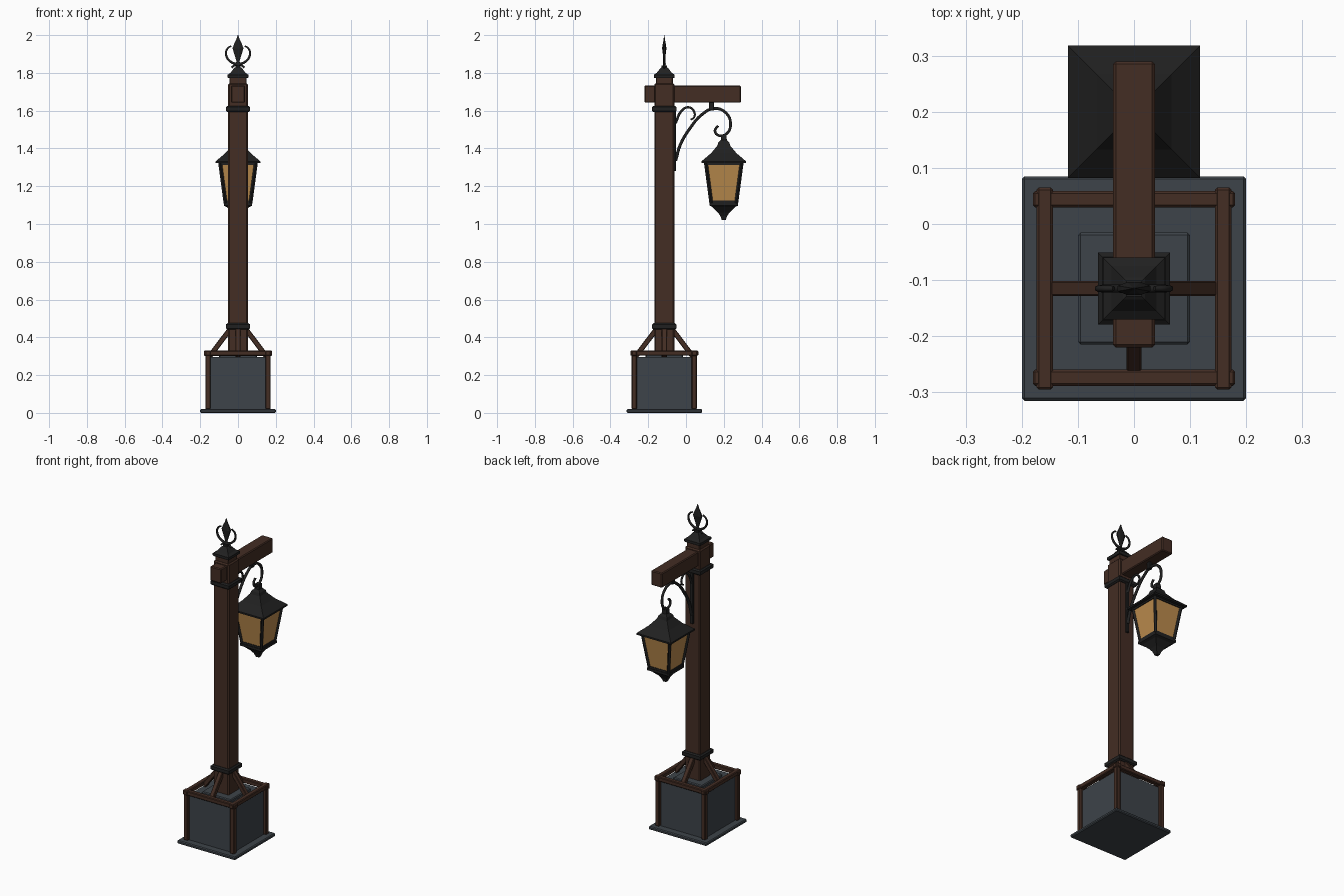
import bpy, bmesh, math
from mathutils import Vector

if "Cube" in bpy.data.objects:
    bpy.data.objects.remove(bpy.data.objects["Cube"])

PY = -0.115   # post centre
LY = 0.2      # lantern centre


def material(name, col):
    m = bpy.data.materials.new(name)
    m.diffuse_color = (*col, 1)
    m.use_nodes = True
    m.node_tree.nodes["Principled BSDF"].inputs["Base Color"].default_value = m.diffuse_color
    return m


WOOD = material("dark wood", (0.056, 0.026, 0.017))
IRON = material("black iron", (0.0145, 0.0145, 0.0145))
STONE = material("slate stone", (0.047, 0.057, 0.067))
GLASS = material("amber glass", (0.50, 0.26, 0.075))


def add(name, bm, mat, bevel=0):
    me = bpy.data.meshes.new(name)
    bmesh.ops.recalc_face_normals(bm, faces=bm.faces)
    bm.to_mesh(me)
    bm.free()
    me.materials.append(mat)
    ob = bpy.data.objects.new(name, me)
    bpy.context.collection.objects.link(ob)
    if bevel:
        b = ob.modifiers.new("bevel", 'BEVEL')
        b.width, b.segments = bevel, 1
    return ob


def box(name, lo, hi, mat, bevel=0.004):
    bm = bmesh.new()
    bmesh.ops.create_cube(bm, size=1)
    for v in bm.verts:
        v.co = [(a + b) / 2 + c * (b - a) for a, b, c in zip(lo, hi, v.co)]
    return add(name, bm, mat, bevel)


def stack(name, cy, profile, mat, bevel=0, sides=4, flat=1.0):
    """Closed solid through rings of (half width, z)."""
    bm = bmesh.new()
    k = 1 / math.cos(math.pi / sides)
    rings = []
    for r, z in profile:
        ang = [2 * math.pi * (i + 0.5) / sides for i in range(sides)]
        rings.append([bm.verts.new((r * k * math.cos(a), cy + r * k * flat * math.sin(a), z)) for a in ang])
    for a, b in zip(rings, rings[1:]):
        for i in range(sides):
            j = (i + 1) % sides
            bm.faces.new((a[i], a[j], b[j], b[i]))
    bm.faces.new(rings[0])
    bm.faces.new(rings[-1])
    return add(name, bm, mat, bevel)


def bar(name, p, q, w, mat, bevel=0.003):
    """Square bar between two points."""
    p, q = Vector(p), Vector(q)
    bm = bmesh.new()
    bmesh.ops.create_cube(bm, size=1)
    d = q - p
    rot = d.to_track_quat('Z', 'Y')
    for v in bm.verts:
        v.co = (p + q) / 2 + rot @ Vector((v.co.x * w, v.co.y * w, v.co.z * d.length))
    return add(name, bm, mat, bevel)


def rod(name, pts, r, mat, tip=1.0):
    """Smooth bent iron rod through points."""
    cu = bpy.data.curves.new(name, 'CURVE')
    cu.dimensions = '3D'
    cu.bevel_depth, cu.bevel_resolution, cu.resolution_u = r, 1, 4
    cu.use_fill_caps = True
    sp = cu.splines.new('BEZIER')
    sp.bezier_points.add(len(pts) - 1)
    for i, (b, co) in enumerate(zip(sp.bezier_points, pts)):
        b.co = co
        b.handle_left_type = b.handle_right_type = 'AUTO'
        b.radius = 1 + (tip - 1) * i / (len(pts) - 1)
    tmp = bpy.data.objects.new(name + "_curve", cu)
    bpy.context.collection.objects.link(tmp)
    bpy.context.view_layer.update()
    me = bpy.data.meshes.new_from_object(tmp.evaluated_get(bpy.context.evaluated_depsgraph_get()))
    bpy.data.objects.remove(tmp)
    me.materials.clear()
    me.materials.append(mat)
    bpy.context.collection.objects.link(bpy.data.objects.new(name, me))


# Base: slab, stone box, plinth, timber frame
stack("base_slab", PY, [(0.2, 0), (0.2, 0.02)], STONE, 0.005)
stack("stone_box", PY, [(0.155, 0.018), (0.155, 0.295)], STONE)
stack("post_plinth", PY, [(0.1, 0.29), (0.1, 0.312)], STONE, 0.005)
for s in (-1, 1):
    for t in (-1, 1):
        x, y = s * 0.159, PY + t * 0.159
        box("corner_post", (x - 0.014, y - 0.014, 0.02), (x + 0.014, y + 0.014, 0.31), WOOD)
    x, y = s * 0.159, PY + s * 0.159
    box("side_rail", (x - 0.0145, PY - 0.18, 0.303), (x + 0.0145, PY + 0.18, 0.33), WOOD)
    box("cross_rail", (-0.18, y - 0.0145, 0.302), (0.18, y + 0.0145, 0.329), WOOD)
    bar("side_brace", (s * 0.15, PY, 0.30), (s * 0.04, PY, 0.445), 0.027, WOOD)
    bar("end_brace", (0, PY + s * 0.15, 0.30), (0, PY + s * 0.04, 0.445), 0.027, WOOD)

# Post, collars and cap
stack("post", PY, [(0.053, 0.3), (0.053, 1.745)], WOOD, 0.007)
stack("post_neck", PY, [(0.045, 1.74), (0.045, 1.78)], WOOD, 0.003)
for z in (0.458, 1.609):
    stack("collar", PY, [(0.056, z - 0.017), (0.064, z - 0.01), (0.064, z + 0.01), (0.056, z + 0.017)], IRON)
stack("post_cap", PY, [(0.052, 1.772), (0.055, 1.777), (0.055, 1.79), (0.04, 1.80), (0.02, 1.826),
                       (0.014, 1.83), (0.014, 1.84)], IRON)
box("cross_beam", (-0.0375, -0.22, 1.642), (0.0375, 0.29, 1.733), WOOD, 0.005)

# Finial: flat spear head and two curled leaves
stack("finial_spear", PY, [(0.01, 1.83), (0.014, 1.845), (0.008, 1.86), (0.012, 1.875), (0.029, 1.93),
                           (0.022, 1.95), (0.010, 1.975), (0.002, 2.0)], IRON, 0, 8, 0.4)
for s in (-1, 1):
    rod("finial_leaf", [(s * x, PY, z) for x, z in
        ((0.005, 1.845), (0.04, 1.86), (0.063, 1.895), (0.055, 1.93), (0.036, 1.942))], 0.008, IRON, 0.6)
    rod("finial_curl", [(s * x, PY, z) for x, z in ((0.005, 1.85), (0.022, 1.838), (0.034, 1.828))], 0.006, IRON)

# Iron bracket
box("bracket_plate", (-0.011, -0.065, 1.28), (0.011, -0.052, 1.6), IRON, 0.003)
box("bracket_hanger", (-0.011, 0.122, 1.60), (0.011, 0.148, 1.645), IRON, 0.003)
rod("bracket_scroll", [(0, y, z) for y, z in (
    (-0.055, 1.335), (-0.03, 1.42), (0.02, 1.505), (0.085, 1.58), (0.15, 1.612), (0.212, 1.588), (0.236, 1.53),
    (0.215, 1.478), (0.175, 1.468), (0.153, 1.493), (0.17, 1.52))], 0.0095, IRON, 0.8)
rod("small_scroll", [(0, y, z) for y, z in (
    (-0.055, 1.535), (-0.025, 1.597), (0.012, 1.618), (0.042, 1.597), (0.043, 1.565), (0.025, 1.552))],
    0.008, IRON, 0.7)

# Lantern: roof, glass, bars, bottom
stack("lantern_roof", LY, [(0.118, 1.322), (0.118, 1.332), (0.067, 1.375), (0.034, 1.415),
                           (0.029, 1.432), (0.016, 1.445), (0.014, 1.475)], IRON)
stack("lantern_glass", LY, [(0.067, 1.11), (0.096, 1.325)], GLASS)
for s in (-1, 1):
    for t in (-1, 1):
        bar("lantern_bar", (s * 0.066, LY + t * 0.066, 1.108), (s * 0.095, LY + t * 0.095, 1.325), 0.016, IRON, 0.002)
    for n, r, z in (("top", 0.094, 1.318), ("bottom", 0.066, 1.118)):
        bar(n + "_edge", (-r, LY + s * r, z), (r, LY + s * r, z), 0.012, IRON, 0)
        bar(n + "_edge", (s * r, LY - r, z), (s * r, LY + r, z), 0.012, IRON, 0)
stack("lantern_bottom", LY, [(0.01, 1.02), (0.018, 1.042), (0.03, 1.06), (0.06, 1.09), (0.075, 1.097),
                             (0.075, 1.112)], IRON)
